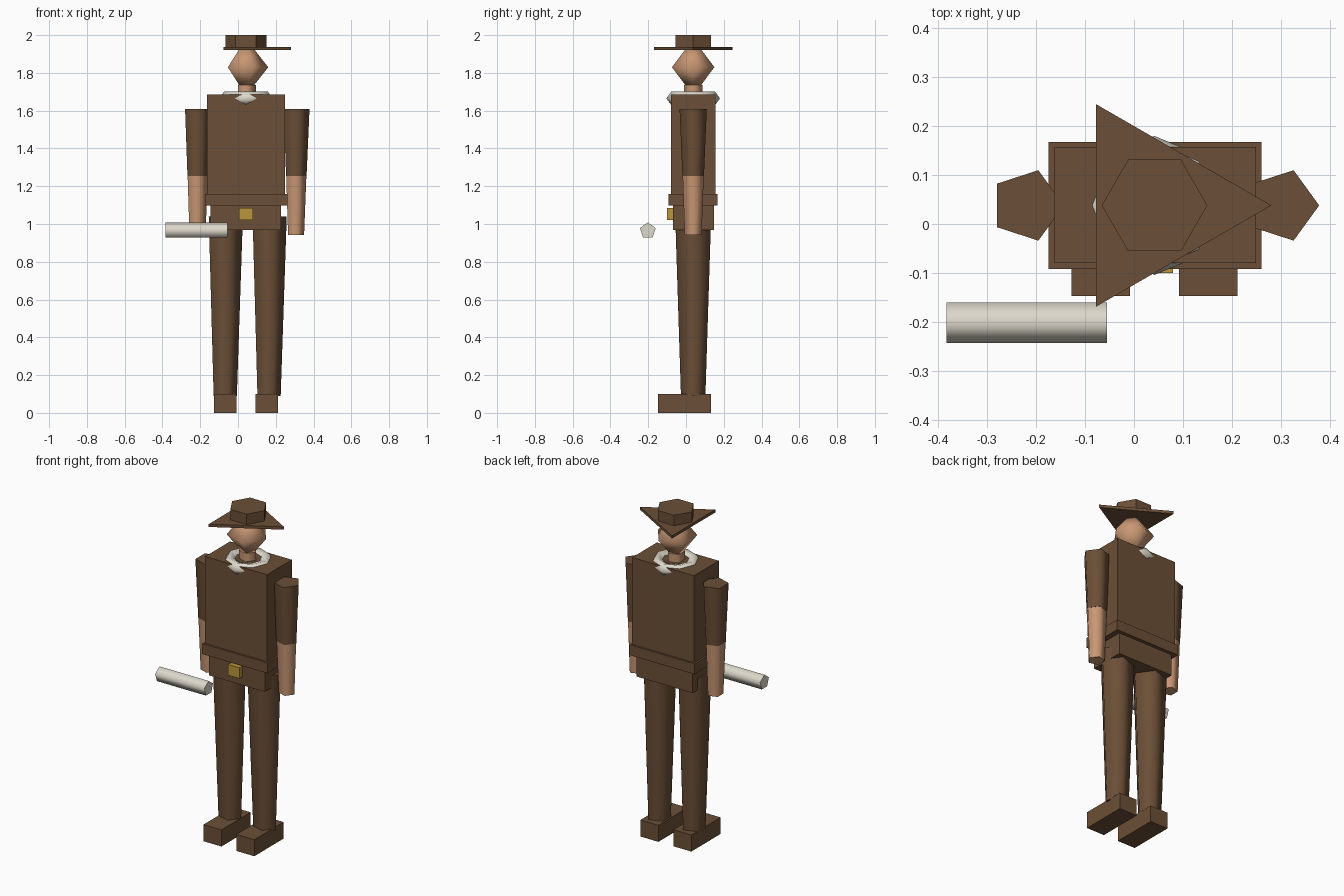
import bpy
import bmesh
from math import cos, sin, pi, radians
from mathutils import Vector

cube = bpy.data.objects.get("Cube")
if cube:
    bpy.data.objects.remove(cube, do_unlink=True)

CX, CY = 0.042, 0.038   # body axis


def material(name, rgb):
    m = bpy.data.materials.new(name)
    m.use_nodes = True
    m.diffuse_color = (*rgb, 1)
    m.node_tree.nodes["Principled BSDF"].inputs["Base Color"].default_value = (*rgb, 1)
    return m


BROWN = material("brown cloth", (0.147, 0.078, 0.038))
SKIN = material("skin", (0.58, 0.31, 0.175))
GOLD = material("gold", (0.50, 0.31, 0.045))
CREAM = material("cream", (0.73, 0.69, 0.60))


def finish(name, bm, mat, smooth):
    bmesh.ops.recalc_face_normals(bm, faces=bm.faces)
    mesh = bpy.data.meshes.new(name)
    bm.to_mesh(mesh)
    bm.free()
    mesh.materials.append(mat)
    if smooth:
        mesh.shade_smooth()
        mesh.set_sharp_from_angle(angle=radians(80))
    obj = bpy.data.objects.new(name, mesh)
    bpy.context.collection.objects.link(obj)
    return obj


def box(name, x, y, z, mat=BROWN):
    """Box from its (min, max) range on each axis."""
    bm = bmesh.new()
    bmesh.ops.create_cube(bm, size=1)
    for v in bm.verts:
        v.co = Vector([r[0] if c < 0 else r[1] for c, r in zip(v.co, (x, y, z))])
    return finish(name, bm, mat, False)


def lathe(name, sides, profile, mat=BROWN, x=CX, y=CY, smooth=True):
    """Polygonal column through (radius, height) pairs, one corner facing +x."""
    bm = bmesh.new()
    rings = []
    for r, z in profile:
        angles = [2 * pi * i / sides for i in range(sides)]
        rings.append([bm.verts.new((x + r * cos(a), y + r * sin(a), z)) for a in angles])
    for low, high in zip(rings, rings[1:]):
        for i in range(sides):
            j = (i + 1) % sides
            bm.faces.new((low[i], low[j], high[j], high[i]))
    for ring, (r, z) in zip((rings[0], rings[-1]), (profile[0], profile[-1])):
        if r > 0:
            bm.faces.new(ring)
    bmesh.ops.remove_doubles(bm, verts=bm.verts, dist=0.0001)
    return finish(name, bm, mat, smooth)


# Hat
lathe("hat_brim", 3, [(0.239, 1.92), (0.239, 1.937)], smooth=False)
lathe("hat_crown", 6, [(0.108, 1.935), (0.108, 2.0)], smooth=False)

# Head and neck
lathe("head", 5, [(0, 1.68), (0.118, 1.83), (0, 1.98)], SKIN)
lathe("neck", 5, [(0.052, 1.66), (0.052, 1.735)], SKIN)

# Scarf ring around the neck
bpy.ops.mesh.primitive_torus_add(major_segments=8, minor_segments=5, major_radius=0.105,
                                 minor_radius=0.037, location=(CX, CY, 1.665))
scarf = bpy.context.object
scarf.name = "scarf"
scarf.data.materials.append(CREAM)
scarf.data.shade_smooth()

# Trunk
box("torso", (-0.163, 0.25), (-0.08, 0.157), (1.1, 1.685))
box("jacket_hem", (-0.175, 0.261), (-0.092, 0.168), (1.097, 1.16))
box("hips", (-0.146, 0.228), (-0.07, 0.147), (0.968, 1.1))
box("belt_buckle", (0.004, 0.08), (-0.1, -0.069), (1.02, 1.085), GOLD)

# Limbs
for side, s in (("right", -1), ("left", 1)):
    arm_x, leg_x = CX + s * 0.261, CX + s * 0.116
    lathe(side + "_sleeve", 5, [(0.06, 1.255), (0.0757, 1.61)], x=arm_x)
    lathe(side + "_forearm", 5, [(0.047, 0.943), (0.059, 1.256)], SKIN, x=arm_x)
    lathe(side + "_leg", 5, [(0.068, 0.09), (0.1, 1.04)], x=leg_x)
    foot_x = CX + s * 0.11
    box(side + "_foot", (foot_x - 0.06, foot_x + 0.06), (-0.147, 0.132), (0, 0.1))

# Rolled paper, lying sideways in front of the right hand
roll = lathe("paper_roll", 5, [(0.0436, -0.164), (0.0436, 0.164)], CREAM, x=0, y=0)
roll.rotation_euler = (0, -pi / 2, 0)
roll.location = (-0.219, -0.202, 0.965)
